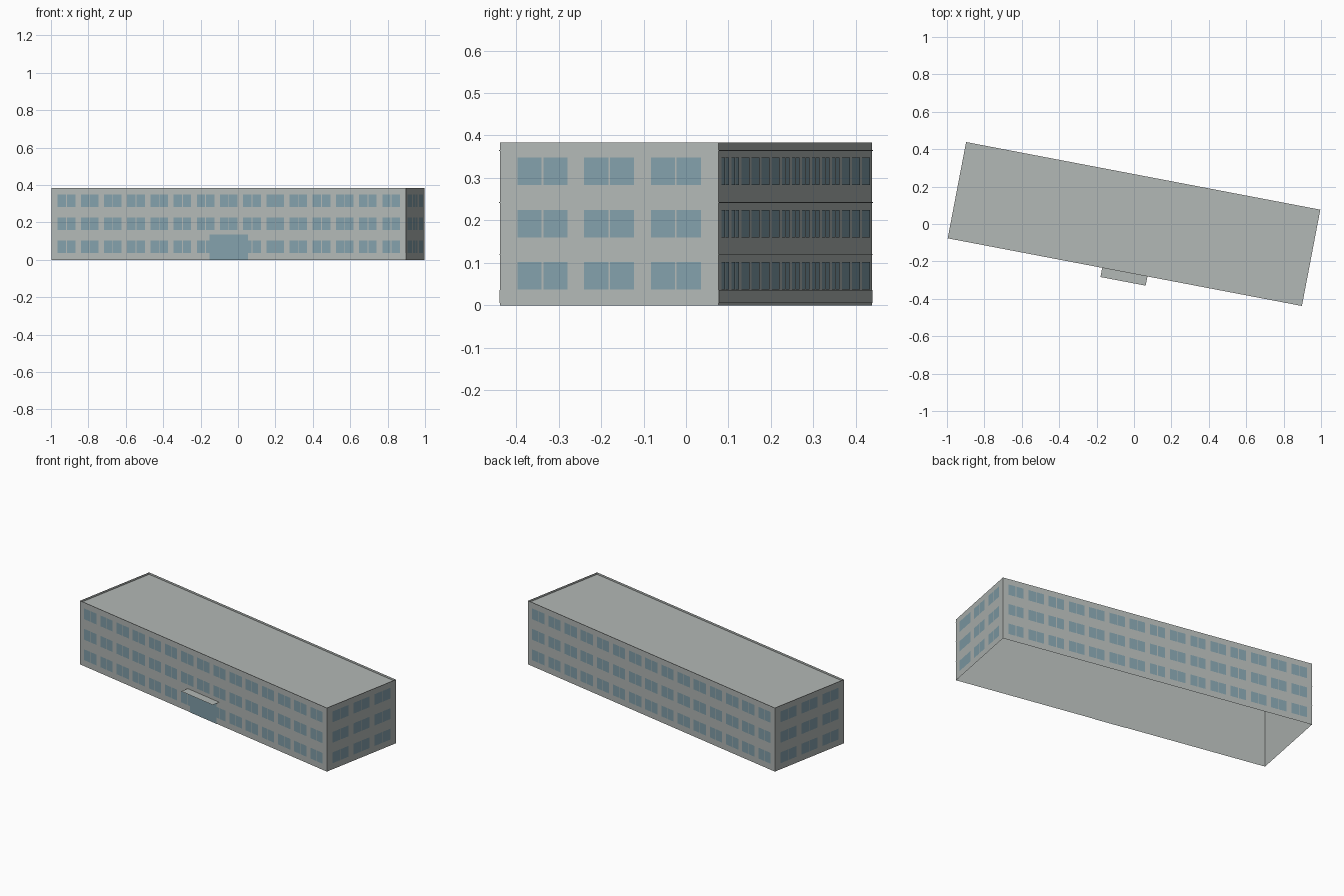
import bpy, bmesh
from math import radians
from mathutils import Matrix

cube = bpy.data.objects.get("Cube")
if cube:
    bpy.data.objects.remove(cube, do_unlink=True)

LENGTH, WIDTH, HEIGHT = 1.928, 0.524, 0.383
ROOF_Z = 0.371
FLOOR_STEP = 0.123
FRONT = -WIDTH / 2
TURN = Matrix.Rotation(radians(-10.81), 4, "Z")


def material(name, colour):
    mat = bpy.data.materials.new(name)
    mat.use_nodes = True
    mat.diffuse_color = (*colour, 1)
    mat.node_tree.nodes["Principled BSDF"].inputs["Base Color"].default_value = (*colour, 1)
    return mat


concrete = material("concrete_grey", (0.45, 0.48, 0.465))
glass = material("window_blue", (0.225, 0.35, 0.405))


def finish(bm, name, mat):
    mesh = bpy.data.meshes.new(name)
    bm.to_mesh(mesh)
    bm.free()
    mesh.materials.append(mat)
    obj = bpy.data.objects.new(name, mesh)
    obj.matrix_world = TURN
    bpy.context.collection.objects.link(obj)


def add_quad(bm, corners):
    return bm.faces.new([bm.verts.new(c) for c in corners])


def add_pane(bm, x0, x1, y, z0, z1):
    """Upright rectangle facing -y."""
    add_quad(bm, [(x0, y, z0), (x1, y, z0), (x1, y, z1), (x0, y, z1)])


def add_walls(bm, out, z0, z1):
    """Four thin walls round the footprint, open above and below."""
    x, y = LENGTH / 2 + out, WIDTH / 2 + out
    plan = [(-x, -y), (x, -y), (x, y), (-x, y)]
    low = [bm.verts.new((*p, z0)) for p in plan]
    high = [bm.verts.new((*p, z1)) for p in plan]
    for i in range(4):
        j = (i + 1) % 4
        bm.faces.new([low[i], low[j], high[j], high[i]])
    return high


# Open-bottomed shell with the roof sunk behind a low parapet
bm = bmesh.new()
roof = bm.faces.new(add_walls(bm, 0, 0, HEIGHT))
bmesh.ops.inset_region(bm, faces=[roof], thickness=0.012)
inner = bmesh.ops.extrude_face_region(bm, geom=[roof])["geom"]
bmesh.ops.delete(bm, geom=[roof], context="FACES_ONLY")
for v in (g for g in inner if isinstance(g, bmesh.types.BMVert)):
    v.co.z = ROOF_Z
bmesh.ops.recalc_face_normals(bm, faces=bm.faces)
finish(bm, "main_block", concrete)

# Fine floor joints and a slight plinth
bm = bmesh.new()
for z in (0.119, 0.242, 0.365):
    add_walls(bm, 0.0015, z - 0.001, z + 0.001)
finish(bm, "floor_joints", concrete)
bm = bmesh.new()
add_walls(bm, 0.001, 0.005, 0.036)
finish(bm, "plinth", concrete)


def windows(name, angle, distance, columns, pitch, pane, skip=()):
    """Paired panes in three rows on one wall; skip holds (row, column)."""
    bm = bmesh.new()
    for row in range(3):
        z = 0.037 + row * FLOOR_STEP
        for col in range(columns):
            if (row, col) in skip:
                continue
            centre = (col - (columns - 1) / 2) * pitch
            for start in (-pane - 0.002, 0.002):
                x = centre + start
                add_pane(bm, x, x + pane, -distance - 0.001, z, z + 0.065)
    bm.transform(Matrix.Rotation(radians(angle), 4, "Z"))
    finish(bm, name, glass)


# Long walls, then end walls
windows("front_windows", 0, WIDTH / 2, 15, 0.1262, 0.046, skip={(0, 7)})
windows("left_windows", 90, LENGTH / 2, 3, 0.16, 0.058)
windows("back_windows", 180, WIDTH / 2, 15, 0.1262, 0.046)
windows("right_windows", 270, LENGTH / 2, 3, 0.16, 0.058)

# Glazed entrance and its thin canopy
bm = bmesh.new()
add_pane(bm, -0.105, 0.105, FRONT - 0.002, 0, 0.135)
finish(bm, "entrance_glazing", glass)
bm = bmesh.new()
add_quad(bm, [(-0.123, FRONT - 0.05, 0.136), (0.123, FRONT - 0.05, 0.136),
              (0.123, FRONT, 0.136), (-0.123, FRONT, 0.136)])
finish(bm, "entrance_canopy", concrete)
